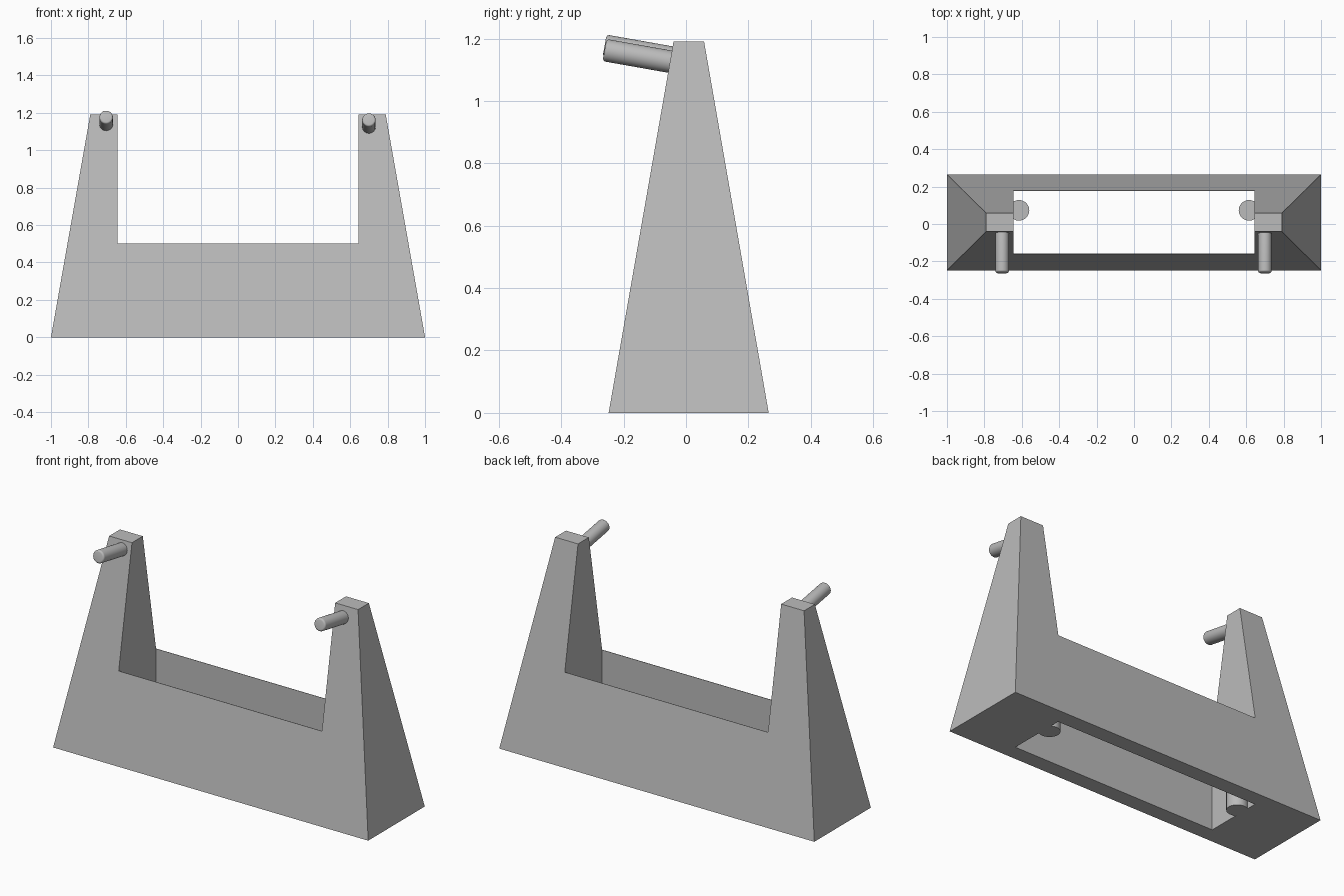
import bpy, bmesh, math
from mathutils import Matrix, Vector

scene = bpy.context.scene
if "Cube" in scene.objects:
    bpy.data.objects.remove(scene.objects["Cube"], do_unlink=True)

grey = bpy.data.materials.new("plain grey")
grey.use_nodes = True
tone = (0.5, 0.5, 0.5, 1)
grey.diffuse_color = tone
grey.node_tree.nodes["Principled BSDF"].inputs["Base Color"].default_value = tone


def add_object(name, bm):
    bmesh.ops.recalc_face_normals(bm, faces=bm.faces)
    mesh = bpy.data.meshes.new(name)
    bm.to_mesh(mesh)
    bm.free()
    mesh.materials.append(grey)
    obj = bpy.data.objects.new(name, mesh)
    scene.collection.objects.link(obj)
    return obj


def block(name, low, high, top_low=None, top_high=None):
    """Box, optionally tapering to a different rectangle at the top."""
    top_low, top_high = top_low or low[:2], top_high or high[:2]
    bm = bmesh.new()
    bmesh.ops.create_cube(bm, size=1)
    for v in bm.verts:
        a, b, z = (top_low, top_high, high[2]) if v.co.z > 0 else (low, high, low[2])
        v.co = (b[0] if v.co.x > 0 else a[0], b[1] if v.co.y > 0 else a[1], z)
    return add_object(name, bm)


def rod(name, start, end, radius, chamfer=0):
    """Round bar between two points, with an optional rounded far rim."""
    start, end = Vector(start), Vector(end)
    axis = end - start
    bm = bmesh.new()
    bmesh.ops.create_cone(bm, cap_ends=True, segments=48, radius1=radius,
                          radius2=radius, depth=axis.length)
    if chamfer:
        rim = [e for e in bm.edges if all(v.co.z > 0 for v in e.verts)]
        bmesh.ops.bevel(bm, geom=rim, offset=chamfer, segments=4, profile=0.5,
                        affect='EDGES')
    turn = axis.to_track_quat('Z', 'Y').to_matrix().to_4x4()
    bm.transform(Matrix.Translation((start + end) / 2) @ turn)
    return add_object(name, bm)


def combine(target, tool, operation):
    mod = target.modifiers.new(tool.name, 'BOOLEAN')
    mod.operation, mod.solver, mod.object = operation, 'EXACT', tool
    bpy.context.view_layer.update()
    graph = bpy.context.evaluated_depsgraph_get()
    result = bpy.data.meshes.new_from_object(target.evaluated_get(graph))
    target.modifiers.clear()
    target.data = result
    bpy.data.objects.remove(tool, do_unlink=True)


def smooth(obj):
    bpy.ops.object.select_all(action='DESELECT')
    obj.select_set(True)
    bpy.context.view_layer.objects.active = obj
    bpy.ops.object.shade_smooth_by_angle(angle=math.radians(30))


# Tapered stand, with a slot between the towers and an open well below it
stand = block("stand", (-1, -0.248, 0), (1, 0.265, 1.19), (-0.79, -0.04), (0.79, 0.058))
combine(stand, block("slot", (-0.645, -1, 0.5), (0.645, 1, 2)), 'DIFFERENCE')
combine(stand, block("well", (-0.645, -0.158, -1), (0.645, 0.176, 1)), 'DIFFERENCE')

# Screw bosses at both ends of the well
boss_height = 0.25
for side in (-1, 1):
    x, y = side * 0.615, 0.073
    combine(stand, rod("boss", (x, y, 0), (x, y, boss_height), 0.055), 'UNION')
    combine(stand, rod("boss_hole", (x, y, -0.1), (x, y, boss_height + 0.1), 0.029),
            'DIFFERENCE')

# Cross hole through the tower tops
combine(stand, rod("cross_hole", (-2, 0.008, 1.14), (2, 0.008, 1.14), 0.026), 'DIFFERENCE')
smooth(stand)

# Tilted pegs on the tower fronts
for name, x, lift in (("left_peg", 0.7, 0), ("right_peg", -0.705, 0.014)):
    smooth(rod(name, (x, -0.035, 1.123 + lift), (x, -0.261, 1.163 + lift), 0.036, 0.01))
